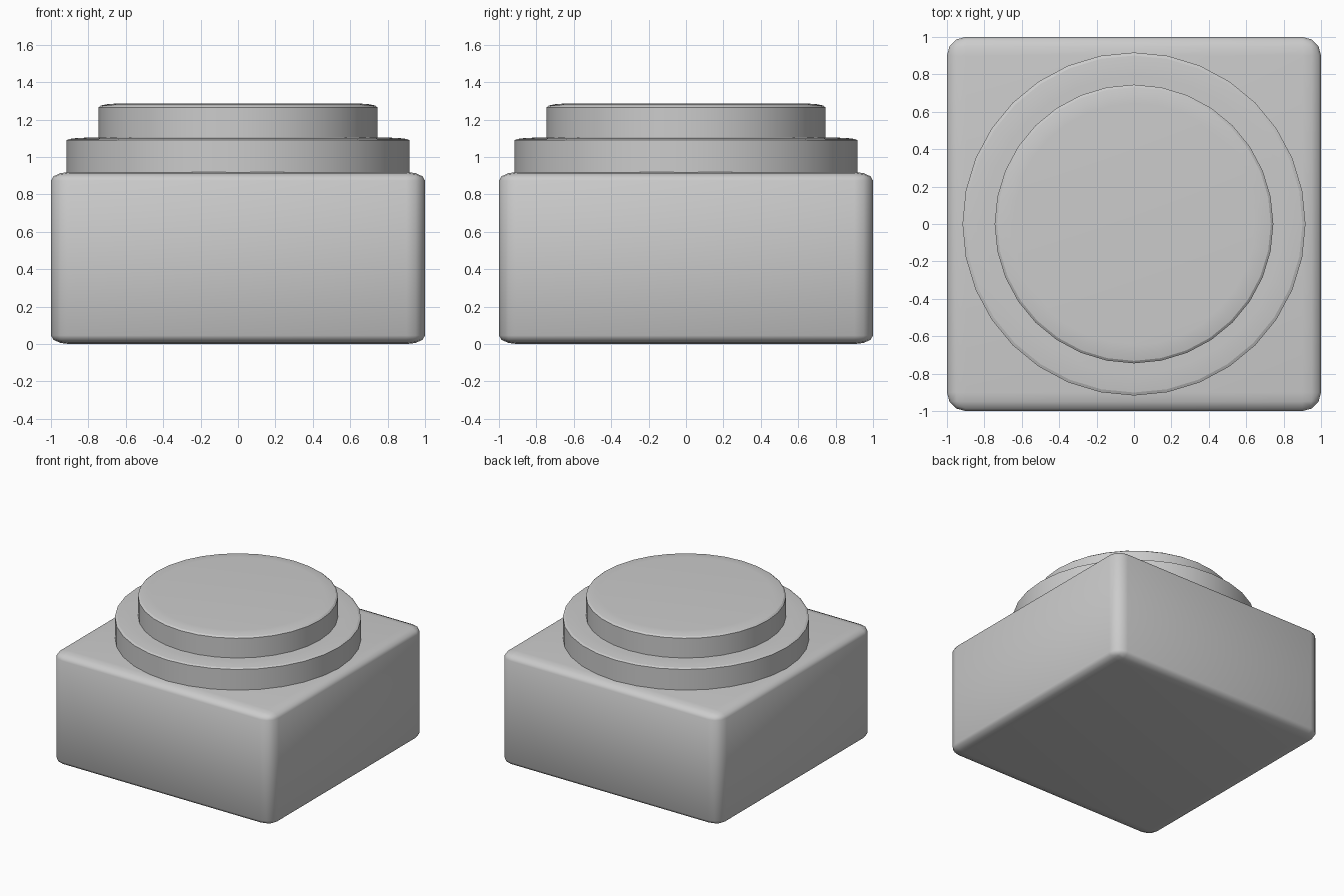
import bpy, bmesh
from mathutils import Matrix

if "Cube" in bpy.data.objects:
    bpy.data.objects.remove(bpy.data.objects["Cube"])


def finish(bm, name, smooth_angle):
    mesh = bpy.data.meshes.new(name)
    bm.to_mesh(mesh)
    bm.free()
    obj = bpy.data.objects.new(name, mesh)
    bpy.context.collection.objects.link(obj)
    bpy.ops.object.select_all(action='DESELECT')
    obj.select_set(True)
    bpy.context.view_layer.objects.active = obj
    bpy.ops.object.shade_smooth_by_angle(angle=smooth_angle)
    return obj


def disc(name, radius, z0, z1, bevel, drop, sides=32, steps=3):
    """Low cylinder whose top rim is a flattened round bevel."""
    bm = bmesh.new()
    bmesh.ops.create_cone(bm, cap_ends=True, segments=sides,
                          radius1=radius, radius2=radius, depth=1)
    # Bevel at true proportions, then squash to get the flat rim
    height = (z1 - z0) * bevel / drop
    bmesh.ops.scale(bm, vec=(1, 1, height), verts=bm.verts)
    rim = [e for e in bm.edges if all(v.co.z > 0 for v in e.verts)]
    bmesh.ops.bevel(bm, geom=rim, offset=bevel, segments=steps,
                    profile=0.5, affect='EDGES')
    bmesh.ops.scale(bm, vec=(1, 1, drop / bevel), verts=bm.verts)
    bmesh.ops.translate(bm, vec=(0, 0, (z0 + z1) / 2), verts=bm.verts)
    return finish(bm, name, 0.2)


# Square housing: rounded cube, squashed in height
bm = bmesh.new()
bmesh.ops.create_cube(bm, size=2)
bmesh.ops.bevel(bm, geom=bm.edges[:], offset=0.1, segments=3,
                profile=0.5, affect='EDGES')
bmesh.ops.transform(bm, matrix=Matrix.Translation((0, 0, 0.46)) @
                    Matrix.Diagonal((1, 1, 0.46, 1)), verts=bm.verts)
finish(bm, "housing", 0.6)

# Collar and push button
disc("collar", 0.917, 0.88, 1.104, 0.12, 0.014)
disc("push_button", 0.745, 1.05, 1.286, 0.1, 0.02)
